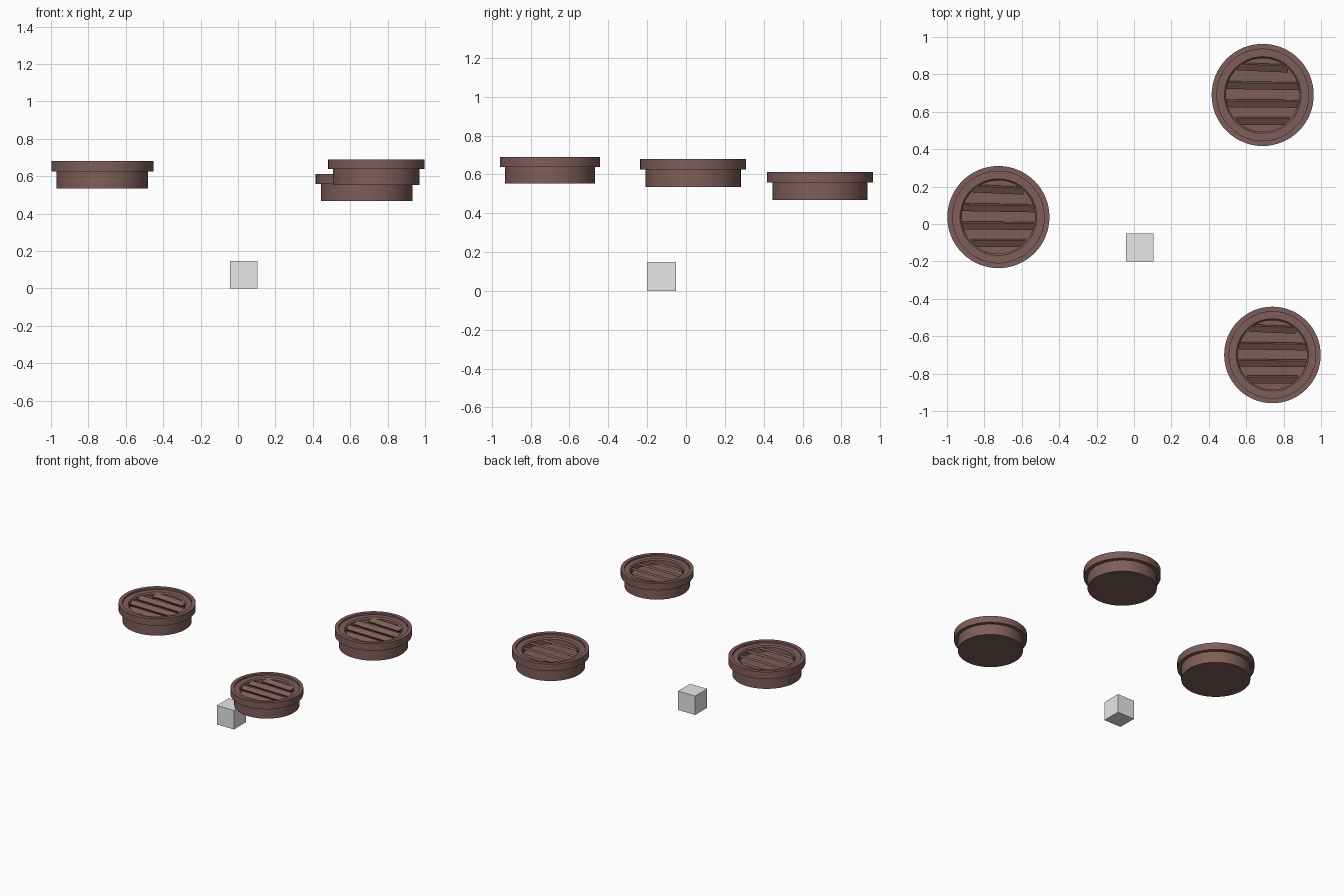
import bpy, bmesh, math
from mathutils import Matrix, Vector

if "Cube" in bpy.data.objects:
    bpy.data.objects.remove(bpy.data.objects["Cube"])

def material(name, rgb):
    m = bpy.data.materials.new(name)
    m.diffuse_color = (*rgb, 1)
    m.use_nodes = True
    m.node_tree.nodes["Principled BSDF"].inputs["Base Color"].default_value = m.diffuse_color
    return m

brown = material("reddish_brown", (0.21, 0.112, 0.100))
grey = material("light_grey", (0.8, 0.8, 0.8))

def finish(bm, name, mat, loc=(0, 0, 0), scale=1, smooth=False):
    bmesh.ops.recalc_face_normals(bm, faces=bm.faces)
    me = bpy.data.meshes.new(name)
    bm.to_mesh(me)
    bm.free()
    me.materials.append(mat)
    ob = bpy.data.objects.new(name, me)
    bpy.context.collection.objects.link(ob)
    ob.location = loc
    ob.scale = (scale,) * 3
    if smooth:
        bpy.ops.object.select_all(action='DESELECT')
        ob.select_set(True)
        bpy.context.view_layer.objects.active = ob
        bpy.ops.object.shade_smooth_by_angle(angle=math.radians(30))
    return ob

# Half section of the round vent: closed base, projecting lip, stepped recess
PROFILE = [(0, -.145), (.245, -.145), (.245, -.055), (.273, -.055), (.273, 0),
           (.245, 0), (.245, -.014), (.205, -.014), (.196, -.024),
           (.196, -.06), (0, -.06)]

def housing(name, loc, scale):
    bm = bmesh.new()
    vs = [bm.verts.new((r, 0, z)) for r, z in PROFILE]
    es = [bm.edges.new(p) for p in zip(vs, vs[1:])]
    bmesh.ops.spin(bm, geom=vs + es, cent=(0, 0, 0), axis=(0, 0, 1),
                   angle=math.tau, steps=64)
    bmesh.ops.remove_doubles(bm, verts=bm.verts, dist=1e-5)
    finish(bm, name, brown, loc, scale, True)

def slats(name, loc, scale):
    bm = bmesh.new()
    # tilted louvre blades spanning the round opening, slightly uneven
    for y, skew in ((.147, -2.5), (.05, -1), (-.046, -.5), (-.139, 0)):
        length = 2 * math.sqrt(.2 ** 2 - y * y)
        mat = (Matrix.Translation((0, y, -.035))
               @ Matrix.Rotation(math.radians(skew), 4, 'Z')
               @ Matrix.Rotation(math.radians(30), 4, 'X')
               @ Matrix.Diagonal((length, .04, .016, 1)))
        bmesh.ops.create_cube(bm, size=1, matrix=mat)
    finish(bm, name, brown, loc, scale)

# Three vents at different heights
for side, loc, s in (("left", (-.725, .037, .68), 1),
                     ("back", (.688, .69, .613), 1),
                     ("front", (.74, -.70, .69), .945)):
    housing(side + "_vent_housing", loc, s)
    slats(side + "_vent_slats", loc, s)

# Small reference cube on the ground
bm = bmesh.new()
bmesh.ops.create_cube(bm, size=.148)
finish(bm, "small_cube", grey, (.031, -.126, .074))
